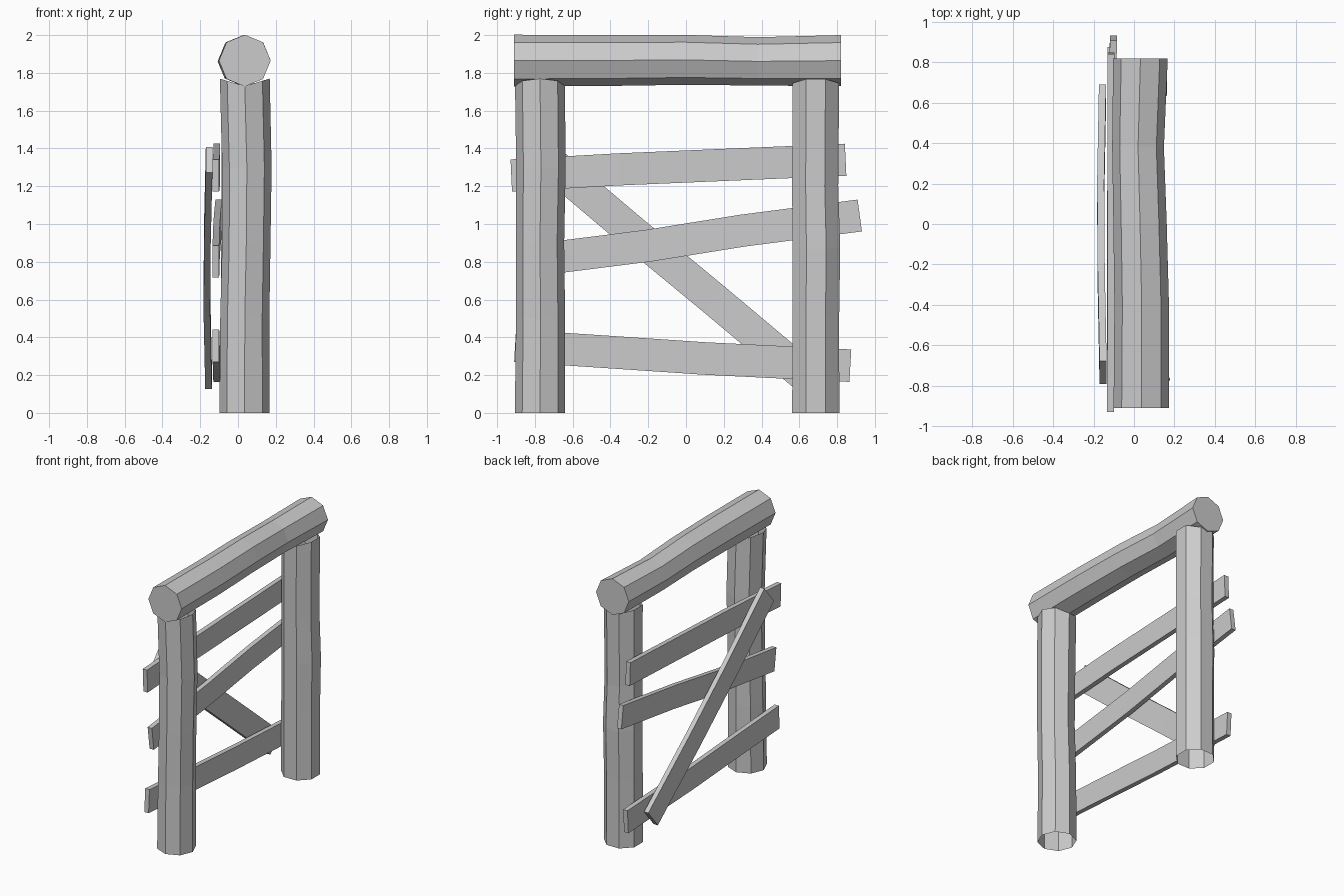
import bpy, bmesh
from math import sin, cos, radians, tau
from mathutils import Vector

if "Cube" in bpy.data.objects:
    bpy.data.objects.remove(bpy.data.objects["Cube"])


def finish(name, bm):
    bmesh.ops.recalc_face_normals(bm, faces=bm.faces)
    mesh = bpy.data.meshes.new(name)
    bm.to_mesh(mesh)
    bm.free()
    ob = bpy.data.objects.new(name, mesh)
    bpy.context.collection.objects.link(ob)
    return ob


def skin(bm, rings, caps):
    """Join matching rings of points with quads, optionally closing the ends."""
    loops = [[bm.verts.new(p) for p in ring] for ring in rings]
    n = len(loops[0])
    for a, b in zip(loops, loops[1:]):
        for i in range(n):
            j = (i + 1) % n
            bm.faces.new((a[i], a[j], b[j], b[i]))
    if caps:
        bm.faces.new(loops[0])
        bm.faces.new(loops[-1])


def post(name, rings, turn):
    """Rough octagonal log; rings are (x, y, z, radius), top is saddled."""
    bm = bmesh.new()
    out = []
    for k, (x, y, z, r) in enumerate(rings):
        ring = []
        for i in range(8):
            a = tau * i / 8 + radians(turn)
            p = Vector((x + r * cos(a), y + r * sin(a), z))
            if k == len(rings) - 1:
                p.z += 0.3 * abs(p.x - 0.035)
            ring.append(p)
        out.append(ring)
    skin(bm, out, False)
    return finish(name, bm)


def plank(name, path, width, thick=0.035):
    """Bent board in the YZ plane; path points are (x, y, z) centres."""
    bm = bmesh.new()
    pts = [Vector(p) for p in path]
    d = pts[-1] - pts[0]
    side = Vector((0, -d.z, d.y)).normalized() * width / 2
    t = Vector((thick / 2, 0, 0))
    skin(bm, [[p - side - t, p + side - t, p + side + t, p - side + t]
              for p in pts], True)
    return finish(name, bm)


# Posts with open ends
post("front_post", [(0.035, -0.773, 0, 0.133), (0.036, -0.77, 0.5, 0.13),
                    (0.044, -0.773, 0.9, 0.128), (0.047, -0.768, 1.3, 0.131),
                    (0.036, -0.773, 1.73, 0.132)], 0)
post("back_post", [(0.035, 0.687, 0, 0.135), (0.035, 0.687, 0.5, 0.134),
                   (0.037, 0.690, 0.87, 0.137), (0.035, 0.684, 1.2, 0.132),
                   (0.035, 0.687, 1.73, 0.134)], 22.5)

# Top beam with capped ends
bm = bmesh.new()
beam = [(0.036, -0.91, 1.865, 0.137), (0.038, -0.4, 1.866, 0.135),
        (0.030, 0.0, 1.869, 0.132), (0.020, 0.38, 1.861, 0.128),
        (0.032, 0.82, 1.865, 0.135)]
skin(bm, [[(x + r * cos(tau * i / 8), y, z + r * sin(tau * i / 8))
           for i in range(8)] for x, y, z, r in beam], True)
finish("top_beam", bm)

# Rails
plank("upper_rail", [(-0.117, -0.925, 1.257), (-0.113, -0.36, 1.289),
                     (-0.113, 0.25, 1.315), (-0.113, 0.845, 1.340)], 0.17)
plank("middle_rail", [(-0.117, -0.86, 0.802), (-0.115, -0.2, 0.885),
                      (-0.11, 0.3, 0.965), (-0.102, 0.92, 1.045)], 0.17)
plank("lower_rail", [(-0.117, -0.905, 0.355), (-0.115, -0.45, 0.325),
                     (-0.115, 0.1, 0.288), (-0.113, 0.87, 0.250)], 0.172)

# Diagonal brace
plank("diagonal_brace", [(-0.153, -0.735, 1.34), (-0.162, -0.28, 0.955),
                         (-0.165, 0.15, 0.60), (-0.156, 0.635, 0.193)], 0.175)
